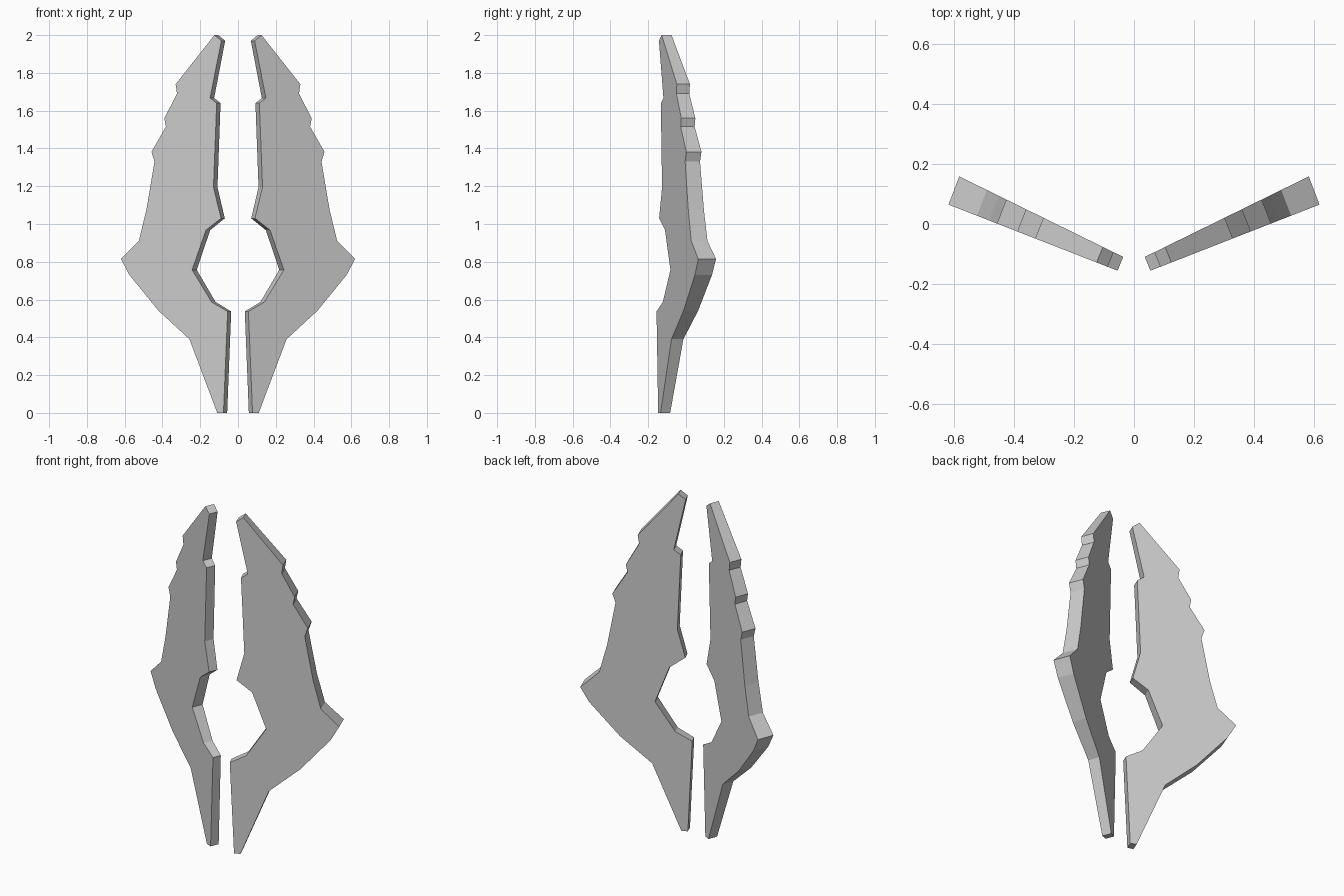
import bpy, bmesh

if "Cube" in bpy.data.objects:
    bpy.data.objects.remove(bpy.data.objects["Cube"])

# Outline of the right-hand blade's front face (x, z)
outline = [
    # outer notched edge, top to bottom
    (0.125, 2.0), (0.33, 1.74), (0.323, 1.69), (0.39, 1.56), (0.382, 1.515),
    (0.458, 1.382), (0.442, 1.33), (0.485, 1.075), (0.525, 0.91), (0.62, 0.815),
    (0.575, 0.73), (0.42, 0.54), (0.257, 0.39), (0.11, 0.0),
    # inner edge, bottom to top
    (0.077, 0.0), (0.055, 0.537), (0.14, 0.587), (0.243, 0.757), (0.17, 0.967),
    (0.09, 1.03), (0.13, 1.195), (0.113, 1.64), (0.148, 1.667), (0.088, 1.97),
]


def front_point(x, z):
    # blade is swept back away from the centre
    return (x, -0.156 + 0.391 * (x - 0.055), z)


def back_point(x, z):
    # thickness grows from inner to outer edge
    t = (x - 0.055) / 0.565
    fx, fy, _ = front_point(x, z)
    return (fx - 0.019 - 0.017 * t, fy + 0.046 + 0.048 * t, z)


# Blade plate
bm = bmesh.new()
front = [bm.verts.new(front_point(*p)) for p in outline]
back = [bm.verts.new(back_point(*p)) for p in outline]
bm.faces.new(front)
bm.faces.new(back[::-1])
n = len(outline)
for i in range(n):
    j = (i + 1) % n
    bm.faces.new((front[j], front[i], back[i], back[j]))
bmesh.ops.recalc_face_normals(bm, faces=bm.faces)
bmesh.ops.triangulate(bm, faces=[f for f in bm.faces if len(f.verts) > 4])

mesh = bpy.data.meshes.new("blade_pair")
bm.to_mesh(mesh)
bm.free()
blade = bpy.data.objects.new("blade_pair", mesh)
bpy.context.collection.objects.link(blade)

# Matching left blade
mirror = blade.modifiers.new("mirror", 'MIRROR')
mirror.use_axis[0] = True
mirror.use_mirror_merge = False
